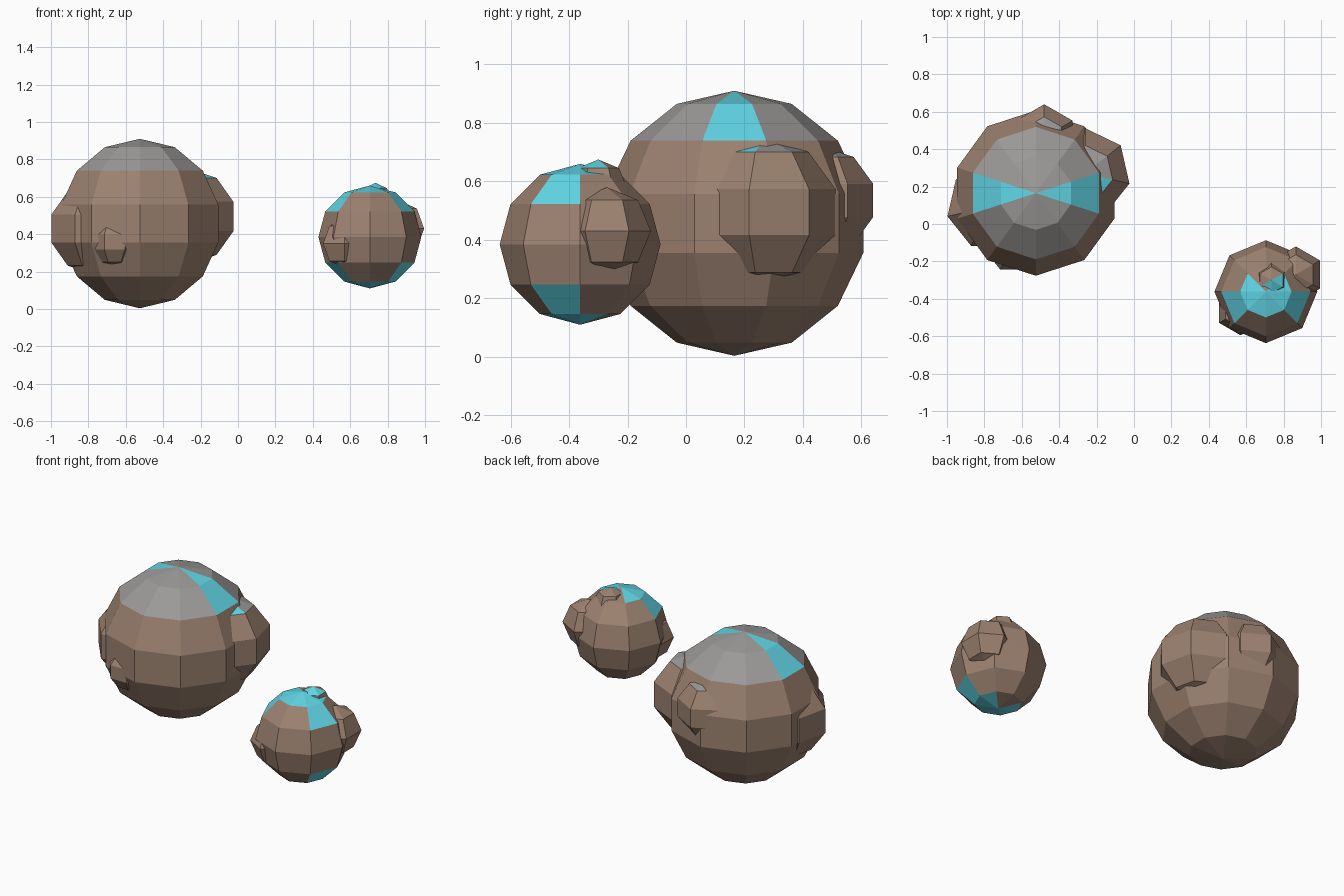
import bpy, bmesh
from math import atan2, floor, pi, tau
from mathutils import Matrix

if "Cube" in bpy.data.objects:
    bpy.data.objects.remove(bpy.data.objects["Cube"])


def material(name, rgb):
    m = bpy.data.materials.new(name)
    m.diffuse_color = (*rgb, 1)
    m.use_nodes = True
    m.node_tree.nodes["Principled BSDF"].inputs["Base Color"].default_value = m.diffuse_color
    return m


MATS = [material("brown_stone", (0.33, 0.22, 0.16)),
        material("grey_top", (0.33, 0.32, 0.31)),
        material("cyan_patch", (0.12, 0.68, 0.80))]


def rock(name, centre, radius, segs, rings, paint=None):
    """Flat-shaded low-poly ball; paint(wedge, ring) picks a material per face.
    Wedges count clockwise from +y, rings count down from the top."""
    bm = bmesh.new()
    bmesh.ops.create_uvsphere(bm, u_segments=segs, v_segments=rings, radius=radius)
    for f in bm.faces:
        c = f.calc_center_median()
        wedge = floor(((pi / 2 - atan2(c.y, c.x)) % tau) / tau * segs)
        ring = floor(atan2(c.xy.length, c.z) / pi * rings)
        f.material_index = paint(wedge, ring) if paint else 0
    bmesh.ops.translate(bm, verts=bm.verts, vec=centre)
    bmesh.ops.recalc_face_normals(bm, faces=bm.faces)
    me = bpy.data.meshes.new(name)
    bm.to_mesh(me)
    bm.free()
    for m in MATS:
        me.materials.append(m)
    ob = bpy.data.objects.new(name, me)
    bpy.context.collection.objects.link(ob)
    return ob


# Large boulder: grey top two rings, cyan wedges on both sides
rock("large_boulder", (-0.525, 0.165, 0.457), 0.453, 10, 7,
     lambda w, r: 0 if r > 1 else (2 if w % 5 == 2 else 1))


# Lumps on the large boulder, grey caps with one cyan wedge
def grey_cap(w, r):
    return 0 if r > 0 else (2 if w == 2 else 1)


rock("large_lump_right", (-0.26, 0.27, 0.495), 0.254, 7, 5, grey_cap)
rock("large_lump_back", (-0.48, 0.465, 0.535), 0.184, 6, 5, grey_cap)
rock("large_lump_left", (-0.77, 0.093, 0.43), 0.245, 7, 5, grey_cap)
rock("large_lump_front", (-0.66, -0.13, 0.358), 0.133, 7, 5)


# Small boulder: cyan caps and side patches, top and bottom
def small_paint(w, r):
    if r in (0, 5):
        return 2 if 1 <= w <= 6 else 0
    return 2 if r in (1, 4) and w in (2, 5) else 0


rock("small_boulder", (0.705, -0.362, 0.385), 0.275, 8, 6, small_paint)

# Lumps on the small boulder
rock("small_lump_right", (0.865, -0.27, 0.43), 0.15, 6, 4)
rock("small_lump_top", (0.735, -0.30, 0.575), 0.10, 6, 4,
     lambda w, r: 2 if r == 0 and 1 <= w <= 3 else 0)
rock("small_lump_front", (0.57, -0.462, 0.35), 0.133, 6, 4)
